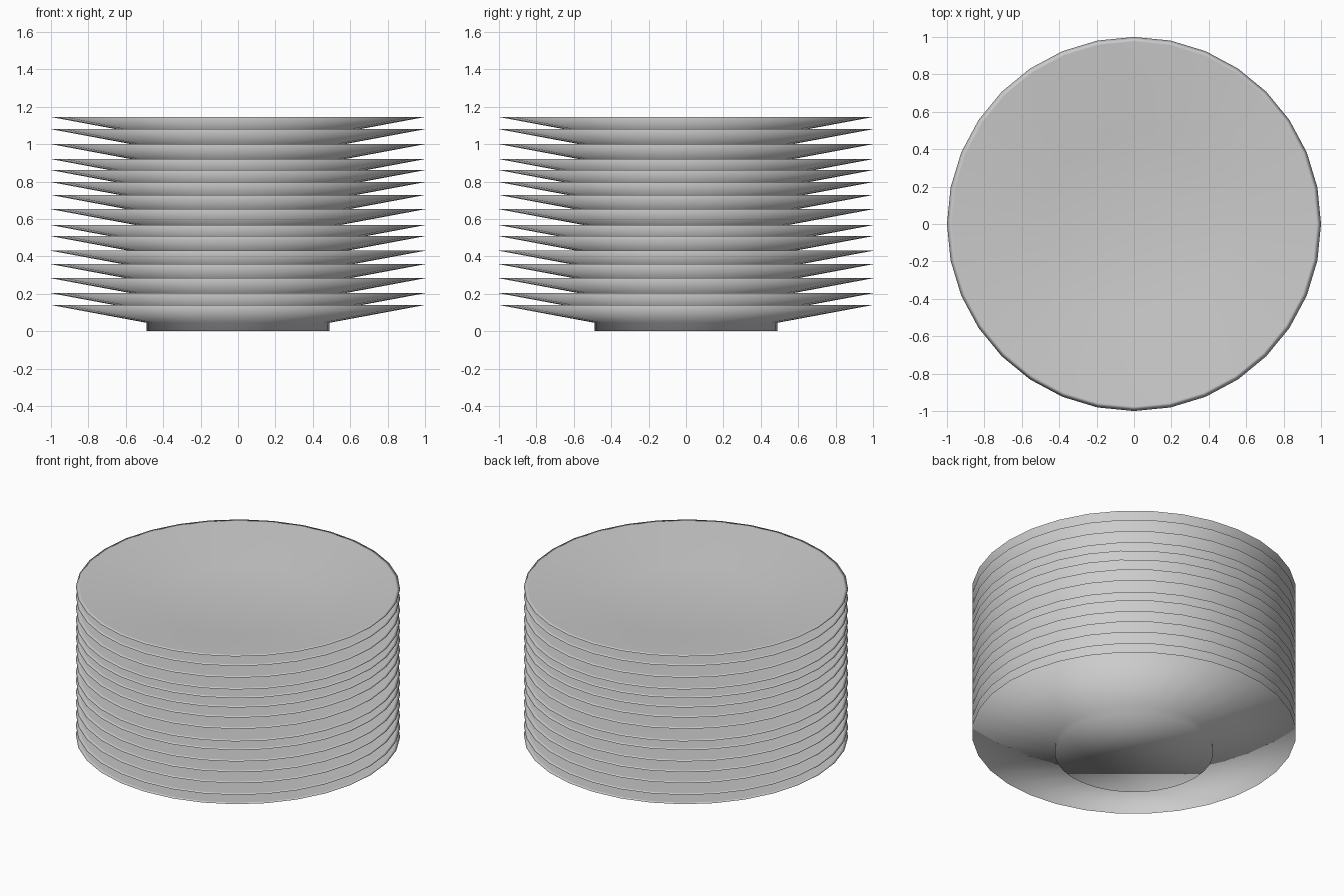
import bpy, bmesh
from math import cos, sin, tau

if "Cube" in bpy.data.objects:
    bpy.data.objects.remove(bpy.data.objects["Cube"])

SIDES = 32
RIM_Z = 0.14

# Half section of one plate: foot, flared underside, rim, dished top
PROFILE = [(0.49, 0.0), (0.49, 0.045), (1.0, RIM_Z), (0.975, RIM_Z), (0.50, 0.055)]

# Rim height of every plate in the slightly uneven stack
RIMS = [0.14, 0.203, 0.283, 0.358, 0.43, 0.508, 0.567, 0.652,
        0.728, 0.797, 0.861, 0.92, 1.0, 1.08, 1.145]


def plate_mesh():
    bm = bmesh.new()
    rings = [[bm.verts.new((r * cos(tau * i / SIDES), r * sin(tau * i / SIDES), z))
              for i in range(SIDES)] for r, z in PROFILE]
    for low, high in zip(rings, rings[1:]):
        for i in range(SIDES):
            j = (i + 1) % SIDES
            bm.faces.new((low[i], low[j], high[j], high[i]))
    # Foot base and eating surface
    bm.faces.new(rings[0][::-1])
    bm.faces.new(rings[-1])
    for f in bm.faces:
        f.smooth = True
    bmesh.ops.recalc_face_normals(bm, faces=bm.faces)
    mesh = bpy.data.meshes.new("plate")
    bm.to_mesh(mesh)
    bm.free()
    return mesh


# Stack of nested plates sharing one mesh
mesh = plate_mesh()
for n, rim in enumerate(RIMS, 1):
    plate = bpy.data.objects.new(f"plate_{n:02d}", mesh)
    plate.location.z = rim - RIM_Z
    bpy.context.collection.objects.link(plate)
